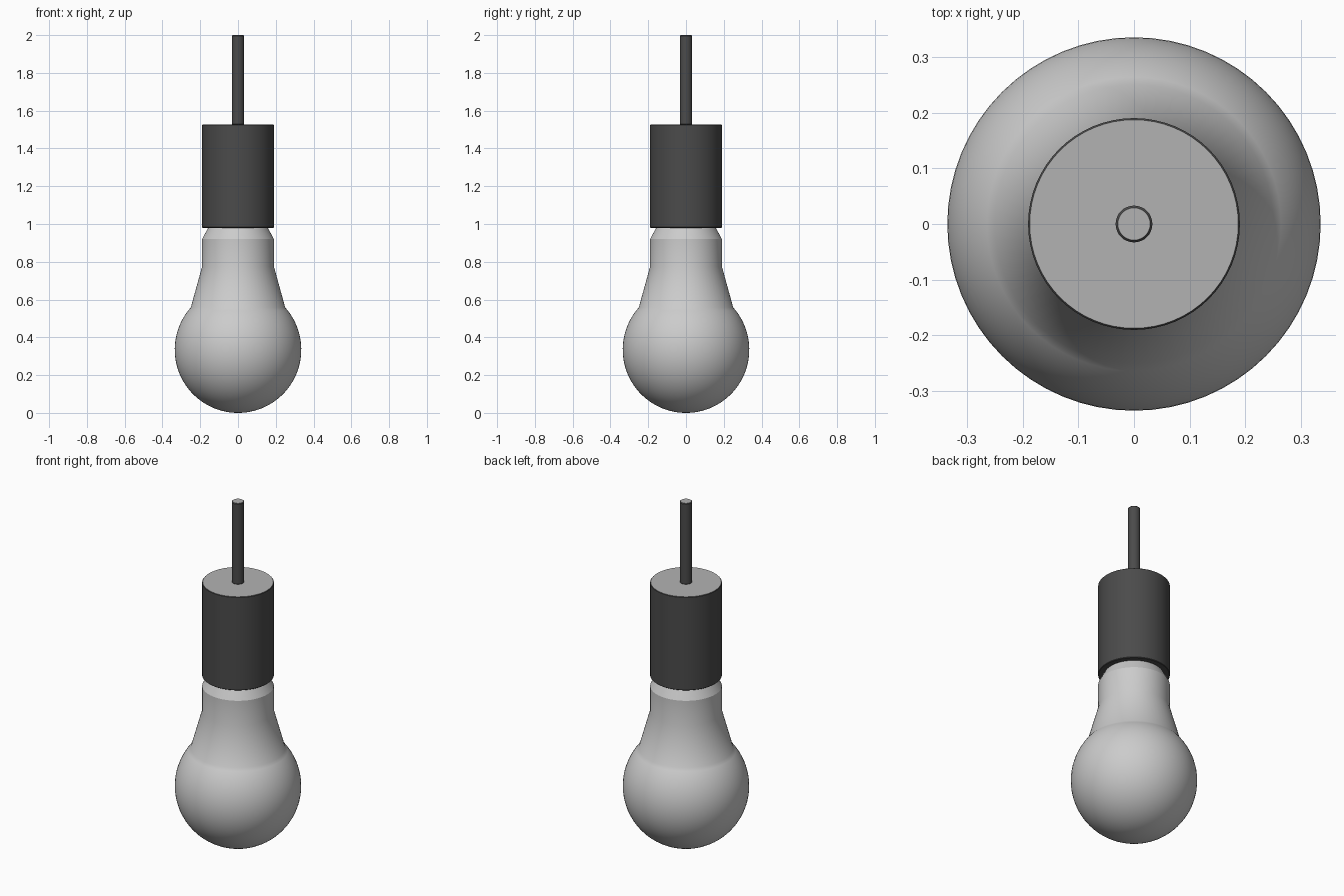
import bpy, bmesh, math

if "Cube" in bpy.data.objects:
    bpy.data.objects.remove(bpy.data.objects["Cube"])


def material(name, value):
    m = bpy.data.materials.new(name)
    m.diffuse_color = (value, value, value, 1)
    m.use_nodes = True
    m.node_tree.nodes["Principled BSDF"].inputs["Base Color"].default_value = m.diffuse_color
    return m


def lathe(name, profile, segments=64, mats=(), smooth=25):
    """Spin an (r, z) profile, listed bottom to top, around z."""
    bm = bmesh.new()
    rings = []
    for r, z in profile:
        if r == 0:
            rings.append([bm.verts.new((0, 0, z))] * segments)
        else:
            rings.append([bm.verts.new((r * math.cos(a), r * math.sin(a), z))
                          for a in (2 * math.pi * i / segments for i in range(segments))])
    for low, high in zip(rings, rings[1:]):
        for i in range(segments):
            j = (i + 1) % segments
            corners = list(dict.fromkeys((low[i], low[j], high[j], high[i])))
            bm.faces.new(corners)
    # flat end caps where the profile is open
    if profile[0][0] > 0:
        bm.faces.new(rings[0][::-1])
    if profile[-1][0] > 0:
        bm.faces.new(rings[-1])
    bm.normal_update()
    # the upward cap takes the second material
    if len(mats) > 1:
        for f in bm.faces:
            f.material_index = 1 if f.normal.z > 0.9 else 0
    mesh = bpy.data.meshes.new(name)
    bm.to_mesh(mesh)
    bm.free()
    for m in mats:
        mesh.materials.append(m)
    ob = bpy.data.objects.new(name, mesh)
    bpy.context.collection.objects.link(ob)
    bpy.ops.object.select_all(action='DESELECT')
    ob.select_set(True)
    bpy.context.view_layer.objects.active = ob
    bpy.ops.object.shade_smooth_by_angle(angle=math.radians(smooth))
    return ob


def bevelled_cylinder(name, r, z0, z1, b, segments, mats):
    return lathe(name, [(r - b, z0), (r, z0 + b), (r, z1 - b), (r - b, z1)],
                 segments, mats)


dark = material("dark_grey", 0.07)
cap = material("cap_grey", 0.45)

# Glass bulb: round globe running into a tapered neck
R = 0.335
join = math.acos(-0.223 / R)
globe = [(R * math.sin(join * i / 36), R - R * math.cos(join * i / 36)) for i in range(37)]
globe[0] = (0, 0)
neck = [(0.19, 0.775), (0.19, 0.92), (0.157, 0.982)]
lathe("bulb", globe + neck)

# Socket holder and hanging cord
bevelled_cylinder("socket", 0.19, 0.98, 1.527, 0.003, 64, (dark, cap))
bevelled_cylinder("cord", 0.033, 1.525, 2.0, 0.004, 32, (dark, cap))
